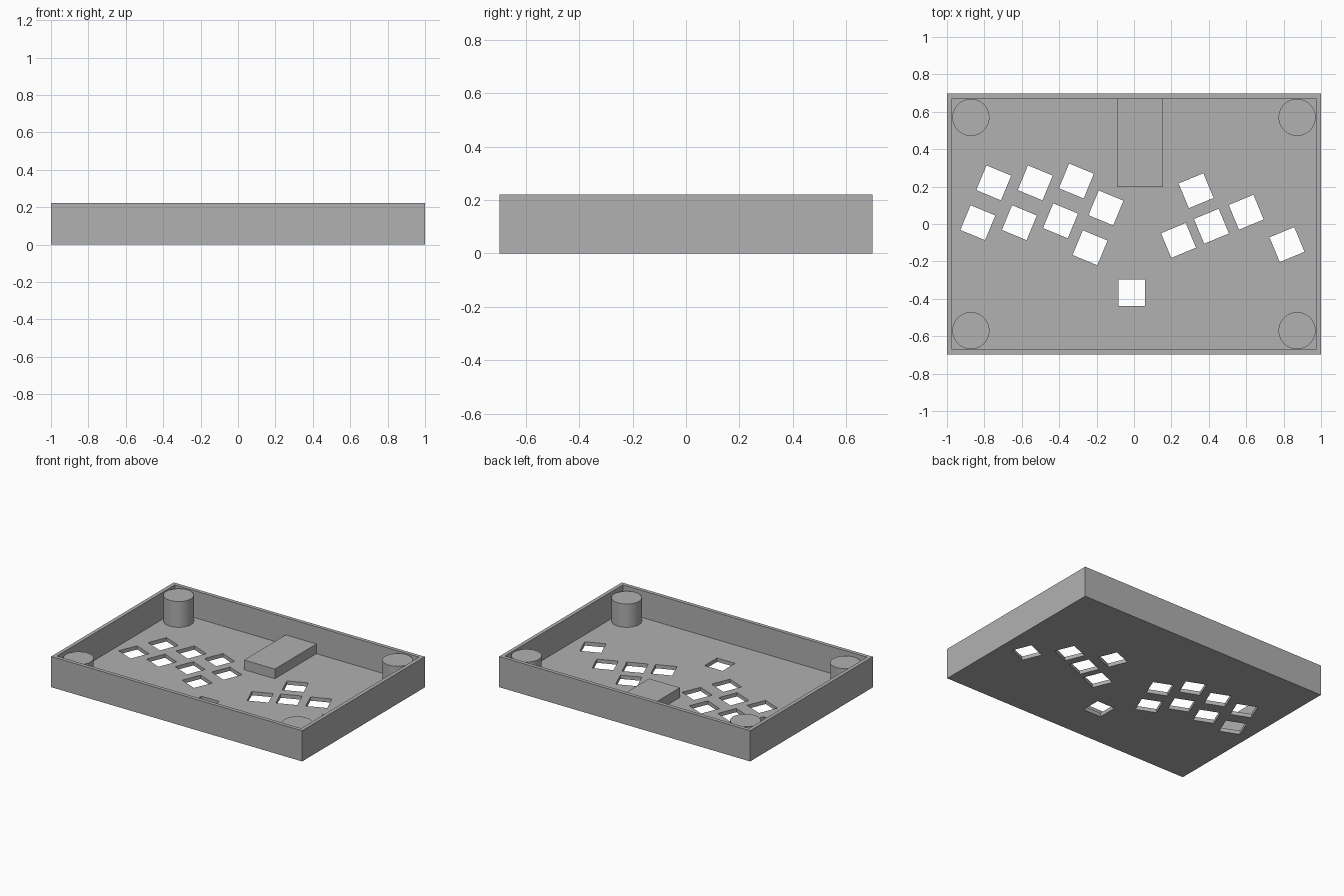
import bpy, bmesh, math
from mathutils import Matrix, Vector

old = bpy.data.objects.get("Cube")
if old:
    bpy.data.objects.remove(old, do_unlink=True)

WIDTH, DEPTH, HEIGHT, WALL = 2.0, 1.396, 0.221, 0.027
KEY = 0.143
TILT = math.radians(22.5)

grey = bpy.data.materials.new("plain grey")
grey.use_nodes = True
grey.diffuse_color = (0.44, 0.44, 0.44, 1)
grey.node_tree.nodes["Principled BSDF"].inputs["Base Color"].default_value = grey.diffuse_color


def finish(name, bm):
    mesh = bpy.data.meshes.new(name)
    bm.to_mesh(mesh)
    bm.free()
    mesh.materials.append(grey)
    obj = bpy.data.objects.new(name, mesh)
    bpy.context.collection.objects.link(obj)
    return obj


def add_box(bm, centre, size, angle=0):
    matrix = (Matrix.Translation(centre) @ Matrix.Rotation(angle, 4, 'Z')
              @ Matrix.Diagonal(Vector((*size, 1))))
    bmesh.ops.create_cube(bm, size=1, matrix=matrix)


def box(name, centre, size):
    bm = bmesh.new()
    add_box(bm, centre, size)
    return finish(name, bm)


def cut(target, cutter):
    cutter.hide_render = True
    mod = target.modifiers.new("cut", 'BOOLEAN')
    mod.operation, mod.solver, mod.object = 'DIFFERENCE', 'EXACT', cutter
    bpy.ops.object.select_all(action='DESELECT')
    bpy.context.view_layer.objects.active = target
    target.select_set(True)
    bpy.ops.object.modifier_apply(modifier=mod.name)
    bpy.data.objects.remove(cutter, do_unlink=True)


# Open tray
tray = box("tray", (0, 0, HEIGHT / 2), (WIDTH, DEPTH, HEIGHT))
cut(tray, box("cavity_cutter", (0, 0, WALL + HEIGHT / 2),
              (WIDTH - 2 * WALL, DEPTH - 2 * WALL, HEIGHT)))

# Key openings: two tilted rows on one side, a fan on the other, one in front
upper_row = [(-0.75, 0.22), (-0.528, 0.22), (-0.308, 0.23), (-0.15, 0.086)]
lower_row = [(x - 0.085, y - 0.213) for x, y in upper_row]
fan = [(0.332, 0.178), (0.238, -0.088), (0.414, -0.012), (0.6, 0.063), (0.818, -0.11)]
bm = bmesh.new()
for spots, angle in ((upper_row + lower_row, -TILT), (fan, TILT), ([(-0.012, -0.368)], 0)):
    for x, y in spots:
        add_box(bm, (x, y, 0), (KEY, KEY, 0.15), angle)
cut(tray, finish("key_cutter", bm))

# Controller block against the back wall
low, high, front, back, top = -0.09, 0.155, 0.198, DEPTH / 2 - WALL, 0.097
box("controller_block", ((low + high) / 2, (front + back) / 2, (WALL + top) / 2),
    (high - low, back - front, top - WALL))

# Corner posts, slightly taller at the back
for row, sy, post_top in (("front", -1, 0.195), ("back", 1, 0.213)):
    for side, sx in (("right", -1), ("left", 1)):
        bm = bmesh.new()
        bmesh.ops.create_cone(
            bm, cap_ends=True, segments=64, radius1=0.099, radius2=0.099,
            depth=post_top - WALL,
            matrix=Matrix.Translation((sx * 0.872, sy * 0.57, (WALL + post_top) / 2)))
        post = finish(f"{row}_{side}_post", bm)
        bpy.ops.object.select_all(action='DESELECT')
        bpy.context.view_layer.objects.active = post
        post.select_set(True)
        bpy.ops.object.shade_smooth_by_angle(angle=math.radians(30))
